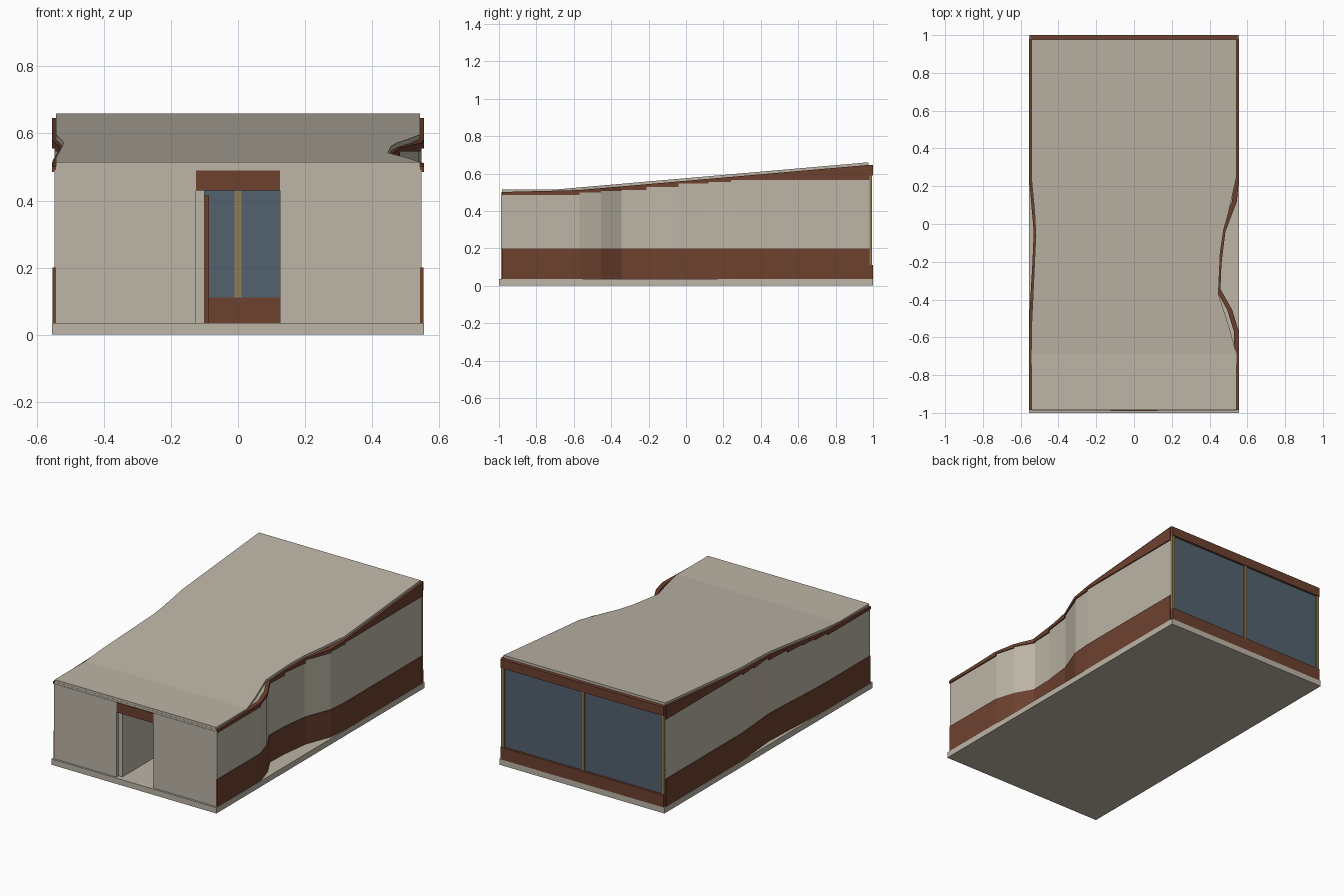
import bpy

if "Cube" in bpy.data.objects:
    bpy.data.objects.remove(bpy.data.objects["Cube"])


def material(name, rgb):
    m = bpy.data.materials.new(name)
    m.diffuse_color = (*rgb, 1)
    m.use_nodes = True
    m.node_tree.nodes["Principled BSDF"].inputs["Base Color"].default_value = m.diffuse_color
    return m


BEIGE = material("beige_render", (0.51, 0.465, 0.385))
BROWN = material("red_brown_cladding", (0.155, 0.053, 0.028))
GLASS = material("blue_grey_glass", (0.088, 0.122, 0.155))
TAN = material("tan_frame", (0.28, 0.20, 0.085))


def mesh_object(name, verts, faces, mat):
    me = bpy.data.meshes.new(name)
    me.from_pydata(verts, [], faces)
    me.materials.append(mat)
    ob = bpy.data.objects.new(name, me)
    bpy.context.collection.objects.link(ob)
    return ob


HEX = [(0, 3, 2, 1), (4, 5, 6, 7), (0, 1, 5, 4),
       (1, 2, 6, 5), (2, 3, 7, 6), (3, 0, 4, 7)]


def box(name, x0, x1, y0, y1, z0, z1, mat):
    v = [(x, y, z) for z in (z0, z1)
         for x, y in ((x0, y0), (x1, y0), (x1, y1), (x0, y1))]
    return mesh_object(name, v, HEX, mat)


def roof_z(y):
    """Height of the roof top: flat at the front, rising to the back."""
    return 0.515 + max(0, y + 0.69) * 0.087


def under_roof(y):
    return roof_z(y) - 0.014


def interp(path, y):
    """x on a wall path at a given y."""
    for (xa, ya), (xb, yb) in zip(path, path[1:]):
        if y <= yb:
            return xa + (xb - xa) * (y - ya) / (yb - ya)
    return path[-1][0]


def wall(name, path, side, out, bottoms, top, mat):
    """Faceted wall strip; each segment has its own bottom height."""
    verts, faces = [], []
    inner = 0.016
    for i, ((xa, ya), (xb, yb)) in enumerate(zip(path, path[1:])):
        z0 = bottoms[i] if isinstance(bottoms, list) else bottoms
        ring = [(side * (xa - inner), ya), (side * (xa + out), ya),
                (side * (xb + out), yb), (side * (xb - inner), yb)]
        if side < 0:
            ring.reverse()
        n = len(verts)
        verts += [(x, y, z0) for x, y in ring]
        verts += [(x, y, top(y)) for x, y in ring]
        faces += [tuple(n + k for k in f) for f in HEX]
    return mesh_object(name, verts, faces, mat)


# Floor slab
box("floor_slab", -0.555, 0.555, -1, 1, 0, 0.035, BEIGE)

# Side walls: plan paths as (distance from centre, y)
right = [(0.545, -0.985), (0.545, -0.57), (0.51, -0.455), (0.448, -0.345),
         (0.453, -0.21), (0.474, -0.04), (0.535, 0.12), (0.545, 0.24), (0.545, 0.98)]
left = [(0.545, -0.985), (0.545, -0.57), (0.542, -0.455), (0.536, -0.345),
        (0.528, -0.21), (0.521, -0.04), (0.535, 0.12), (0.545, 0.24), (0.545, 0.98)]
steps = [0.485, 0.498, 0.507, 0.513, 0.528, 0.546, 0.555, 0.565]

for label, path, side in (("right", right, 1), ("left", left, -1)):
    wall(label + "_lower_band", path, side, 0.008, 0.035, lambda y: 0.20, BROWN)
    wall(label + "_wall", path, side, 0.003, 0.20,
         lambda y: under_roof(y) - 0.01, BEIGE)
    wall(label + "_upper_band", path, side, 0.010, steps, under_roof, BROWN)

# Roof: thin sheet with scooped sides
roof_right = [(0.543, -0.985), (0.543, -0.69), (0.505, -0.55), (0.447, -0.37),
              (0.457, -0.15), (0.475, -0.03), (0.50, 0.06), (0.543, 0.25), (0.543, 0.977)]
roof_left = [(0.543, -0.985), (0.543, -0.55), (0.52, -0.06), (0.526, 0.06),
             (0.543, 0.24), (0.543, 0.977)]
ys = sorted({y for _, y in roof_right + roof_left})
verts, faces = [], []
for y in ys:
    xl, xr, z = -interp(roof_left, y), interp(roof_right, y), roof_z(y)
    verts += [(xl, y, z - 0.016), (xr, y, z - 0.016), (xr, y, z), (xl, y, z)]
for i in range(len(ys) - 1):
    a, b = 4 * i, 4 * i + 4
    faces += [(a + k, a + (k + 1) % 4, b + (k + 1) % 4, b + k) for k in range(4)]
faces += [(3, 2, 1, 0), tuple(4 * (len(ys) - 1) + k for k in range(4))]
roof = mesh_object("roof", verts, [tuple(reversed(f)) for f in faces], BEIGE)

# Front wall with open doorway
for label, x0, x1 in (("left", -0.543, -0.125), ("right", 0.125, 0.543)):
    box("front_wall_" + label, x0, x1, -0.988, -0.968, 0.035, 0.49, BEIGE)
box("front_fascia", -0.543, 0.543, -0.986, -0.968, 0.49, 0.502, BEIGE)
box("door_lintel", -0.125, 0.125, -0.990, -0.968, 0.43, 0.49, BROWN)

# Partition inside the doorway
box("inner_partition", -0.125, -0.10, -0.968, -0.66, 0.035, 0.43, BEIGE)
box("inner_panel", -0.10, -0.087, -0.66, -0.40, 0.035, 0.415, BROWN)

# Glazed back wall
box("back_sill", -0.548, 0.548, 0.977, 1.0, 0.035, 0.11, BROWN)
box("back_header", -0.548, 0.548, 0.977, 1.0, 0.59, 0.645, BROWN)
box("back_glass", -0.54, 0.54, 0.981, 0.987, 0.11, 0.59, GLASS)
for label, x in (("left", -0.538), ("middle", 0), ("right", 0.538)):
    box("back_post_" + label, x - 0.01, x + 0.01, 0.977, 0.995, 0.11, 0.59, TAN)
